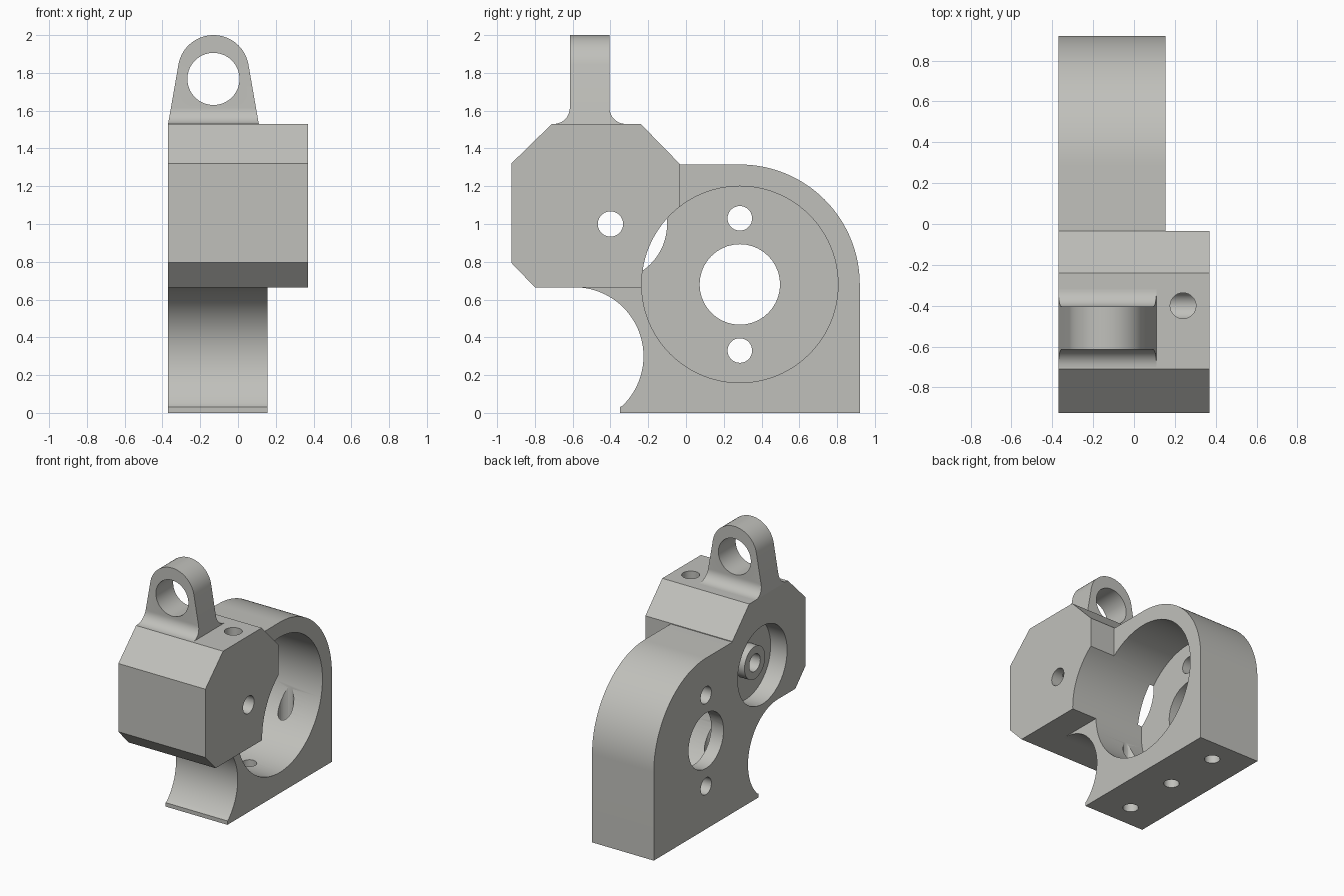
import bpy, bmesh, math
from mathutils import Vector

if "Cube" in bpy.data.objects:
    bpy.data.objects.remove(bpy.data.objects["Cube"])

grey = bpy.data.materials.new("light grey")
grey.diffuse_color = (0.53, 0.53, 0.50, 1)
grey.use_nodes = True
grey.node_tree.nodes["Principled BSDF"].inputs["Base Color"].default_value = grey.diffuse_color


def prism(name, points, axis, lo, hi):
    """Extrude a 2D profile along x (points y,z), y (points x,z) or z (points x,y)."""
    place = {"x": lambda a, b, t: (t, a, b),
             "y": lambda a, b, t: (a, t, b),
             "z": lambda a, b, t: (a, b, t)}[axis]
    bm = bmesh.new()
    face = bm.faces.new([bm.verts.new(place(a, b, lo)) for a, b in points])
    out = bmesh.ops.extrude_face_region(bm, geom=[face])
    verts = [g for g in out["geom"] if isinstance(g, bmesh.types.BMVert)]
    bmesh.ops.translate(bm, verts=verts, vec=Vector(place(0, 0, hi - lo)))
    bmesh.ops.recalc_face_normals(bm, faces=bm.faces)
    mesh = bpy.data.meshes.new(name)
    bm.to_mesh(mesh)
    bm.free()
    mesh.materials.append(grey)
    ob = bpy.data.objects.new(name, mesh)
    bpy.context.collection.objects.link(ob)
    return ob


def arc(a, b, r, start, end, n=24):
    """Points on an arc, angles in degrees."""
    angles = [math.radians(start + (end - start) * i / n) for i in range(n + 1)]
    return [(a + r * math.cos(t), b + r * math.sin(t)) for t in angles]


def rod(name, a, b, r, axis, lo, hi, n=64):
    return prism(name, arc(a, b, r, 0, 360, n)[:-1], axis, lo, hi)


def combine(target, tool, operation):
    """Apply a boolean and remove the tool."""
    mod = target.modifiers.new(operation.lower(), "BOOLEAN")
    mod.operation, mod.object, mod.solver = operation, tool, "EXACT"
    bpy.context.view_layer.objects.active = target
    bpy.ops.object.modifier_apply(modifier=mod.name)
    bpy.data.objects.remove(tool, do_unlink=True)


LEFT, RIGHT, HEAD_RIGHT = -0.37, 0.155, 0.37
CY, CZ = 0.285, 0.68        # main bore centre
PY, PZ = -0.40, 1.0         # pivot hole centre

# Housing plate with rounded top and scooped front
housing = prism("housing",
                [(-0.35, 0), (0.92, 0)] + arc(CY, CZ, 0.635, 0, 90, 40)
                + [(-0.3, 1.315), (-0.59, 0.9)]
                + arc(-0.59, 0.665 - 0.365, 0.365, 90, -46, 40) + [(-0.35, 0.03)],
                "x", LEFT, RIGHT)

# Chamfered head block
head = prism("head", [(-0.925, 0.795), (-0.80, 0.665), (-0.035, 0.665), (-0.035, 1.32),
                      (-0.24, 1.53), (-0.71, 1.53), (-0.925, 1.32)],
             "x", LEFT, HEAD_RIGHT)
combine(housing, head, "UNION")

# Main bore, leaving a thin wall on the left
combine(housing, rod("bore", CY, CZ, 0.52, "x", LEFT + 0.105, 0.6, 96), "DIFFERENCE")

# Round recess with a raised boss in the left side
combine(housing, rod("recess", PY, PZ, 0.30, "x", -0.5, LEFT + 0.14), "DIFFERENCE")
combine(housing, rod("boss", PY, PZ, 0.125, "x", LEFT + 0.065, LEFT + 0.2), "UNION")

# Pivot hole, wall holes, top hole and base holes
for a, b, r, axis, lo, hi in [
        (PY, PZ, 0.067, "x", -0.6, 0.6),
        (CY, CZ, 0.213, "x", -0.6, -0.2),
        (CY, CZ + 0.35, 0.065, "x", -0.6, -0.2),
        (CY, CZ - 0.35, 0.065, "x", -0.6, -0.2),
        (0.24, PY, 0.063, "z", PZ, 1.8),
        (-0.107, CY, 0.055, "z", -0.2, 0.4),
        (-0.107, CY + 0.45, 0.055, "z", -0.2, 0.62),
        (-0.107, CY - 0.45, 0.055, "z", -0.2, 0.62)]:
    combine(housing, rod("hole", a, b, r, axis, lo, hi, 40), "DIFFERENCE")

# Lifting lug: tapered eye outline trimmed by a filleted side profile
lug = prism("lug", [(-0.37, 1.53), (0.11, 1.53)]
            + arc(-0.13, 1.812, 0.188, 10, 170, 40), "y", -0.8, -0.2)
side = prism("lug_side", [(-0.70, 1.4), (-0.32, 1.4)]
             + arc(-0.32, 1.615, 0.085, 270, 180, 12) + [(-0.405, 2.2), (-0.615, 2.2)]
             + arc(-0.70, 1.615, 0.085, 0, -90, 12), "x", -0.6, 0.4)
combine(lug, side, "INTERSECT")
combine(lug, rod("eye", -0.13, 1.768, 0.138, "y", -1, 0), "DIFFERENCE")

# Smooth the curved faces, keep edges sharp
for ob in (housing, lug):
    ob.data.materials.clear()
    ob.data.materials.append(grey)
    ob.data.polygons.foreach_set("material_index", [0] * len(ob.data.polygons))
    bpy.ops.object.select_all(action="DESELECT")
    ob.select_set(True)
    bpy.context.view_layer.objects.active = ob
    bpy.ops.object.shade_smooth_by_angle(angle=math.radians(25))
